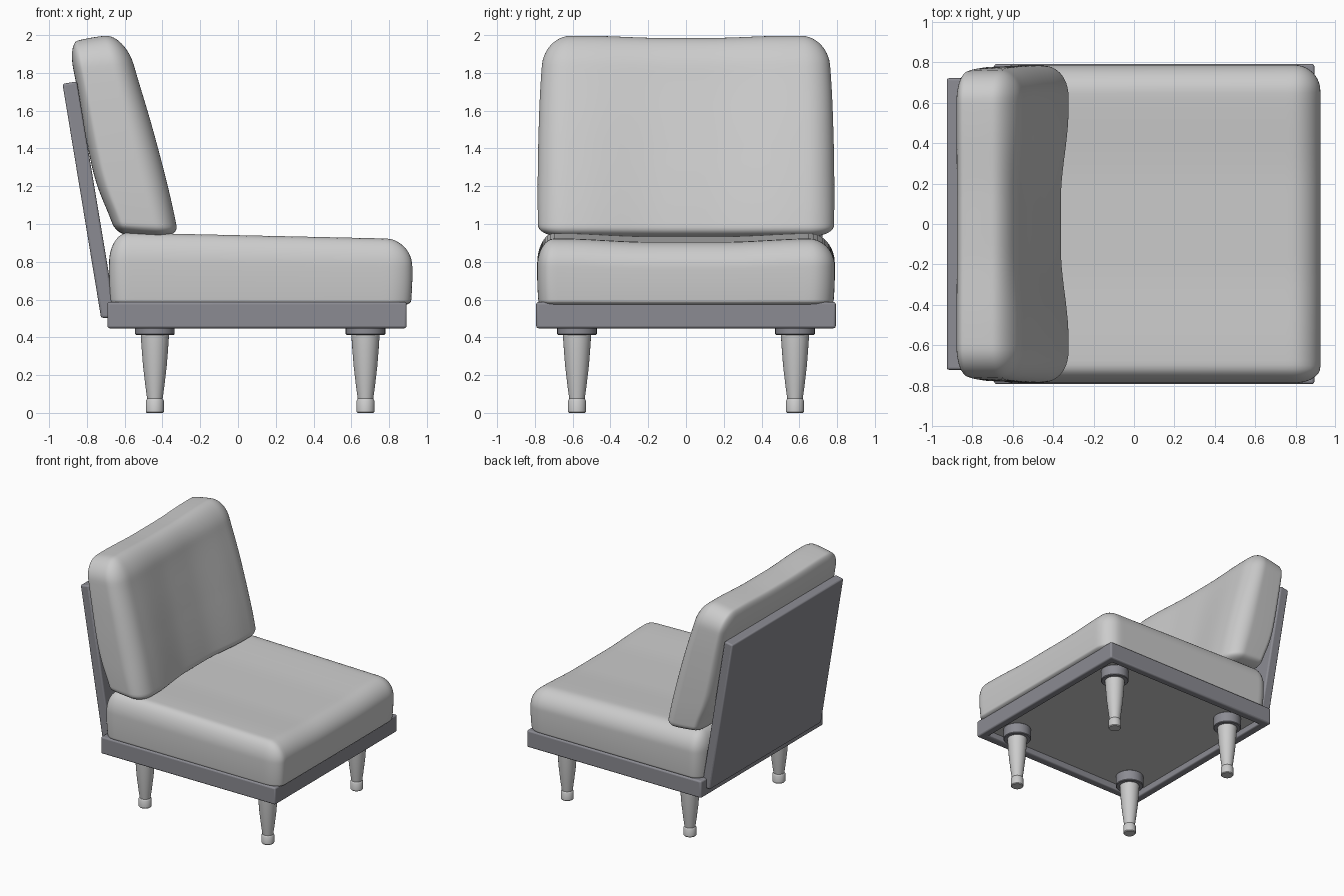
import bpy, bmesh, math
from mathutils import Vector

if "Cube" in bpy.data.objects:
    bpy.data.objects.remove(bpy.data.objects["Cube"])

dark = bpy.data.materials.new("dark_frame")
dark.diffuse_color = (0.26, 0.26, 0.29, 1)
dark.use_nodes = True
dark.node_tree.nodes["Principled BSDF"].inputs["Base Color"].default_value = dark.diffuse_color


def finish(name, bm, mat=None, bevel=0, angle=35):
    bmesh.ops.recalc_face_normals(bm, faces=bm.faces)
    me = bpy.data.meshes.new(name)
    bm.to_mesh(me)
    bm.free()
    ob = bpy.data.objects.new(name, me)
    bpy.context.collection.objects.link(ob)
    if mat:
        me.materials.append(mat)
    if bevel:
        m = ob.modifiers.new("soft_edges", 'BEVEL')
        m.width, m.segments = bevel, 3
    bpy.ops.object.select_all(action='DESELECT')
    ob.select_set(True)
    bpy.context.view_layer.objects.active = ob
    bpy.ops.object.shade_smooth_by_angle(angle=math.radians(angle))
    return ob


def prism(name, pts, y0, y1, mat=None, bevel=0):
    """Extrude an xz outline along y, closed at both ends."""
    bm = bmesh.new()
    a, b = [[bm.verts.new((x, y, z)) for x, z in pts] for y in (y0, y1)]
    bm.faces.new(a)
    bm.faces.new(b)
    for i in range(len(pts)):
        j = (i + 1) % len(pts)
        bm.faces.new((a[i], a[j], b[j], b[i]))
    return finish(name, bm, mat, bevel)


def lathe(name, profile, x, y, mat=None):
    bm = bmesh.new()
    vs = [bm.verts.new((x + r, y, z)) for r, z in profile]
    es = [bm.edges.new(p) for p in zip(vs, vs[1:])]
    bmesh.ops.spin(bm, geom=vs + es, cent=(x, y, 0), axis=(0, 0, 1),
                   angle=math.tau, steps=32, use_merge=True)
    bmesh.ops.remove_doubles(bm, verts=bm.verts, dist=1e-5)
    return finish(name, bm, mat)


def cushion(name, half, r_low, r_high, shape):
    """Rounded box with its own radius for each side, then reshaped."""
    bm = bmesh.new()
    bmesh.ops.create_cube(bm, size=2)
    bmesh.ops.subdivide_edges(bm, edges=bm.edges[:], cuts=47, use_grid_fill=True)
    for v in bm.verts:
        inner, d = Vector(), Vector()
        rad = [r_high[i] if v.co[i] > 0 else r_low[i] for i in range(3)]
        for i in range(3):
            p = math.sin(v.co[i] * math.pi / 2) * half[i]
            inner[i] = max(-half[i] + r_low[i], min(half[i] - r_high[i], p))
            d[i] = (p - inner[i]) / rad[i]
        d.normalize()
        v.co = shape(*[inner[i] + d[i] * rad[i] for i in range(3)])
    return finish(name, bm, angle=60)


def soft(table, z):
    """Smoothed lookup of a value along z."""
    def at(h):
        for (z0, a), (z1, b) in zip(table, table[1:]):
            if h <= z1:
                return a + (b - a) * (h - z0) / (z1 - z0)
        return table[-1][1]
    return sum(at(z + o / 50) for o in range(-5, 6)) / 11


def dent(y, flat, end):
    """1 in the middle, easing to 0 at |y| = end."""
    t = max(0, min(1, (abs(y) - flat) / (end - flat)))
    return 1 - t * t * (3 - 2 * t)


# Base frame: rectangular ring
bm = bmesh.new()
bounds = [(-0.692, 0.893, 0.793), (-0.63, 0.83, 0.73)]
rings = [[bm.verts.new((x, y, z)) for x, y in ((a, -c), (b, -c), (b, c), (a, c))]
         for (a, b, c), z in ((bounds[0], 0.448), (bounds[0], 0.587),
                              (bounds[1], 0.587), (bounds[1], 0.448))]
for k in range(4):
    lo, hi = rings[k], rings[(k + 1) % 4]
    for i in range(4):
        j = (i + 1) % 4
        bm.faces.new((lo[i], lo[j], hi[j], hi[i]))
finish("base_frame", bm, dark, 0.012)

# Panel closing the frame under the cushion
prism("base_panel", [(-0.64, 0.5), (0.84, 0.5), (0.84, 0.57), (-0.64, 0.57)],
      -0.74, 0.74)

# Leaning back panel
prism("back_panel", [(-0.725, 0.503), (-0.645, 0.503), (-0.853, 1.755), (-0.929, 1.742)],
      -0.722, 0.722, dark, 0.012)

# Legs with mounting collars
leg = [(0, 0), (0.043, 0), (0.048, 0.006), (0.048, 0.064), (0.044, 0.07), (0.041, 0.075),
       (0.05, 0.14), (0.063, 0.25), (0.07, 0.34), (0.075, 0.415), (0.075, 0.42), (0, 0.42)]
collar = [(0, 0.413), (0.1, 0.413), (0.105, 0.418), (0.105, 0.496), (0.1, 0.501), (0, 0.501)]
for xn, x in (("rear", -0.44), ("front", 0.675)):
    for yn, y in (("right", -0.577), ("left", 0.577)):
        lathe(f"{xn}_{yn}_leg", leg, x, y)
        lathe(f"{xn}_{yn}_collar", collar, x, y, dark)


# Seat cushion: top slopes to the front, slightly sagged, sides bulge
def seat_shape(x, y, z):
    t = (z + 0.19) / 0.38
    sag = dent(y, 0.2, 0.68)
    top = 0.938 - 0.022 * x - 0.018 * sag
    bulge = 1 - 0.012 * (2 * t - 1) ** 2
    return (x * bulge + 0.12, y * bulge, 0.56 + t * (top - 0.56))


cushion("seat_cushion", (0.803, 0.788, 0.19), (0.09, 0.08, 0.035), (0.13, 0.13, 0.15),
        seat_shape)

# Back cushion: follows the panel behind, tapers upward, dented front
BACK = [(0.85, -0.62), (1.0, -0.66), (1.2, -0.75), (1.4, -0.795), (1.7, -0.848), (2.1, -0.928)]
FRONT = [(0.85, -0.3), (1.02, -0.33), (1.23, -0.378), (1.53, -0.458), (1.85, -0.555),
         (2.1, -0.62)]
WIDTH = [(0.85, 0.78), (1.1, 0.788), (1.4, 0.785), (1.7, 0.775), (2.1, 0.745)]


def back_shape(x, y, z):
    s, t = (x + 0.18) / 0.36, (z + 0.535) / 1.07
    hollow = dent(y * 0.78, 0.12, 0.56)
    zz = 0.927 + t * 1.075 - hollow * 0.012 * t
    zz -= 0.045 * t ** 4 * (1 - s) ** 2
    zz += 0.025 * (1 - t) ** 4 * (1 - s) ** 2
    xb = soft(BACK, zz)
    xf = soft(FRONT, zz) - 0.038 * hollow * (1 - 0.8 * t ** 3)
    # side faces narrow a little towards the back edge
    wide = soft(WIDTH, zz) * (1 - 0.015 * (1 - s) ** 2)
    return (xb + s * (xf - xb), y * wide, zz)


cushion("back_cushion", (0.18, 1.0, 0.535), (0.06, 0.19, 0.06), (0.13, 0.19, 0.16),
        back_shape)
